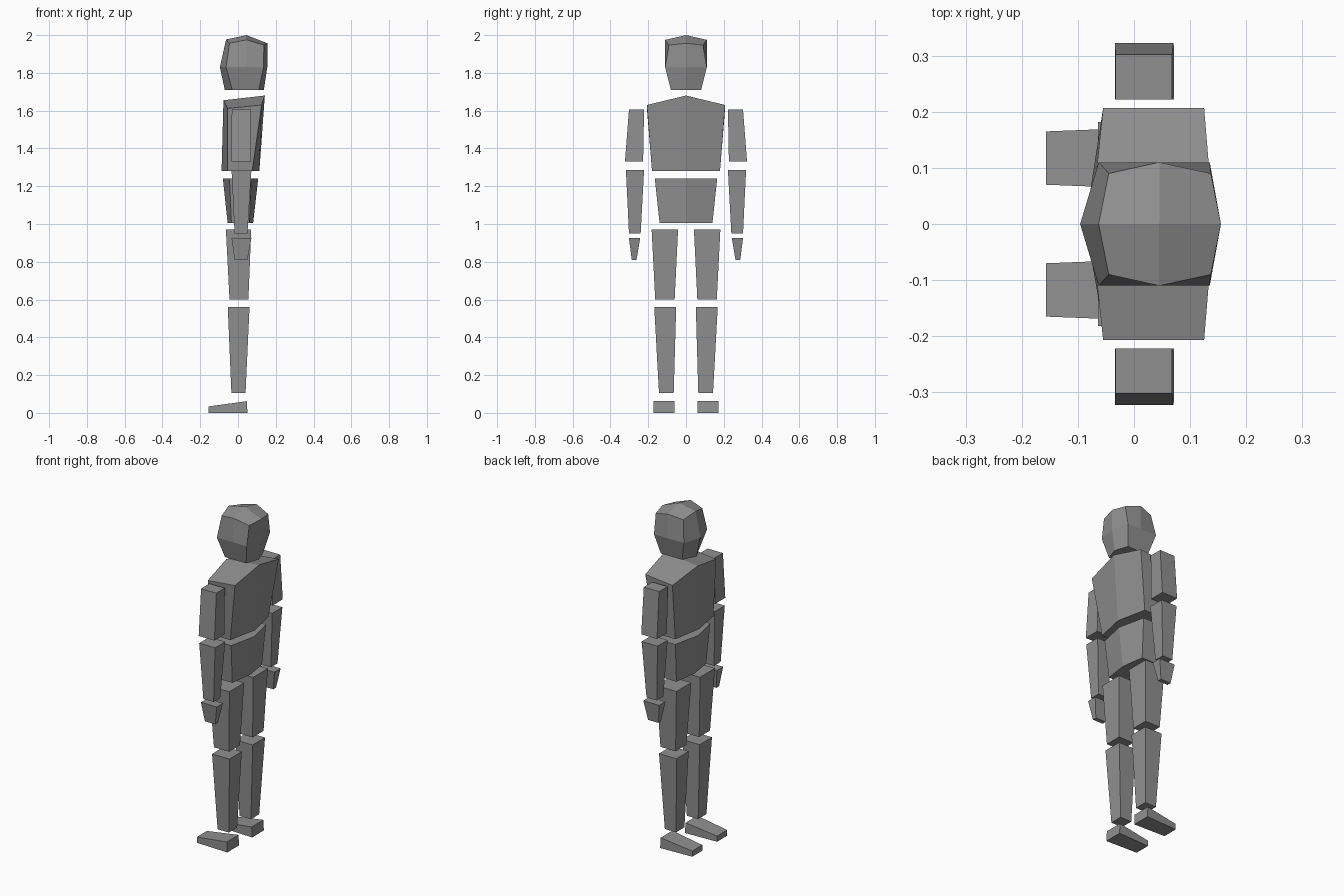
import bpy
import bmesh

if "Cube" in bpy.data.objects:
    bpy.data.objects.remove(bpy.data.objects["Cube"])

grey = bpy.data.materials.new("mid_grey")
grey.diffuse_color = (0.28, 0.28, 0.28, 1)
grey.use_nodes = True
grey.node_tree.nodes["Principled BSDF"].inputs["Base Color"].default_value = grey.diffuse_color


def loft(name, rings, top_faces=None, apex=None):
    """Skin a stack of equal rings and close both ends."""
    bm = bmesh.new()
    loops = [[bm.verts.new(p) for p in ring] for ring in rings]
    n = len(loops[0])
    for a, b in zip(loops, loops[1:]):
        for i in range(n):
            j = (i + 1) % n
            bm.faces.new((a[i], a[j], b[j], b[i]))
    bm.faces.new(loops[0][::-1])
    top = list(loops[-1])
    if apex:
        top.append(bm.verts.new(apex))
    for idx in top_faces or [range(n)]:
        bm.faces.new([top[i] for i in idx])
    bmesh.ops.recalc_face_normals(bm, faces=bm.faces)
    mesh = bpy.data.meshes.new(name)
    bm.to_mesh(mesh)
    bm.free()
    mesh.materials.append(grey)
    obj = bpy.data.objects.new(name, mesh)
    bpy.context.collection.objects.link(obj)
    return obj


def rect(x0, x1, y0, y1, z, s):
    return [(x0, s * y0, z), (x1, s * y0, z), (x1, s * y1, z), (x0, s * y1, z)]


def hexagon(front, back, side_front, side_back, w, z, z_front, z_back, z_side):
    """Torso section: chest midline, side edges, spine midline."""
    return [(front, 0, z_front), (side_front, w, z_side), (side_back, w, z),
            (back, 0, z_back), (side_back, -w, z), (side_front, -w, z_side)]


def octagon(front, corner_f, mid, corner_b, back, wc, wm, zs):
    """Head section: face midline, corners, ears, back midline."""
    zf, zcf, zm, zcb, zb = zs
    return [(front, 0, zf), (corner_f, wc, zcf), (mid, wm, zm), (corner_b, wc, zcb),
            (back, 0, zb), (corner_b, -wc, zcb), (mid, -wm, zm), (corner_f, -wc, zcf)]


# Head: jaw, cheek and crown sections with a raised top point
loft("head", [
    octagon(-0.07, -0.03, 0.04, 0.11, 0.137, 0.08, 0.08, [1.71] * 5),
    octagon(-0.096, -0.063, 0.045, 0.135, 0.155, 0.11, 0.11, [1.83] * 5),
    octagon(-0.063, -0.045, 0.045, 0.137, 0.155, 0.09, 0.11,
            [1.977, 1.957, 1.975, 1.947, 1.957]),
], [(8, 0, 1, 2), (8, 2, 3, 4), (8, 4, 5, 6), (8, 6, 7, 0)], (0.045, 0, 2.0))

# Torso: chest and waist wedges, split down the middle
halves = [(0, 1, 2, 3), (0, 3, 4, 5)]
loft("chest", [
    hexagon(-0.087, 0.113, -0.055, 0.075, 0.18, 1.28, 1.28, 1.28, 1.28),
    hexagon(-0.077, 0.142, -0.055, 0.125, 0.207, 1.63, 1.655, 1.68, 1.612),
], halves)
loft("waist", [
    hexagon(-0.055, 0.08, -0.035, 0.06, 0.14, 1.005, 1.005, 1.005, 1.005),
    hexagon(-0.08, 0.107, -0.045, 0.07, 0.165, 1.24, 1.24, 1.24, 1.24),
], halves)

# Limb blocks: bottom and top sections as x0, x1, inner y, outer y, z
limbs = {
    "upper_arm": ((-0.034, 0.07, 0.227, 0.323, 1.33), (-0.033, 0.068, 0.222, 0.302, 1.605)),
    "forearm": ((-0.018, 0.05, 0.24, 0.302, 0.95), (-0.034, 0.071, 0.222, 0.318, 1.285)),
    "hand": ((-0.018, 0.05, 0.262, 0.287, 0.81), (-0.034, 0.071, 0.243, 0.302, 0.925)),
    "thigh": ((-0.045, 0.055, 0.06, 0.163, 0.60), (-0.064, 0.07, 0.042, 0.182, 0.97)),
    "shin": ((-0.035, 0.04, 0.065, 0.143, 0.105), (-0.054, 0.061, 0.052, 0.168, 0.56)),
}
for side, s in (("left", -1), ("right", 1)):
    for part, (low, high) in limbs.items():
        loft(f"{side}_{part}", [rect(*low, s), rect(*high, s)])
    # Foot: wedge from heel to toe
    loft(f"{side}_foot", [
        [(0.05, s * 0.062, 0), (0.05, s * 0.173, 0), (0.047, s * 0.173, 0.062), (0.047, s * 0.062, 0.062)],
        [(-0.157, s * 0.07, 0), (-0.157, s * 0.165, 0), (-0.157, s * 0.165, 0.034), (-0.157, s * 0.07, 0.034)],
    ])
